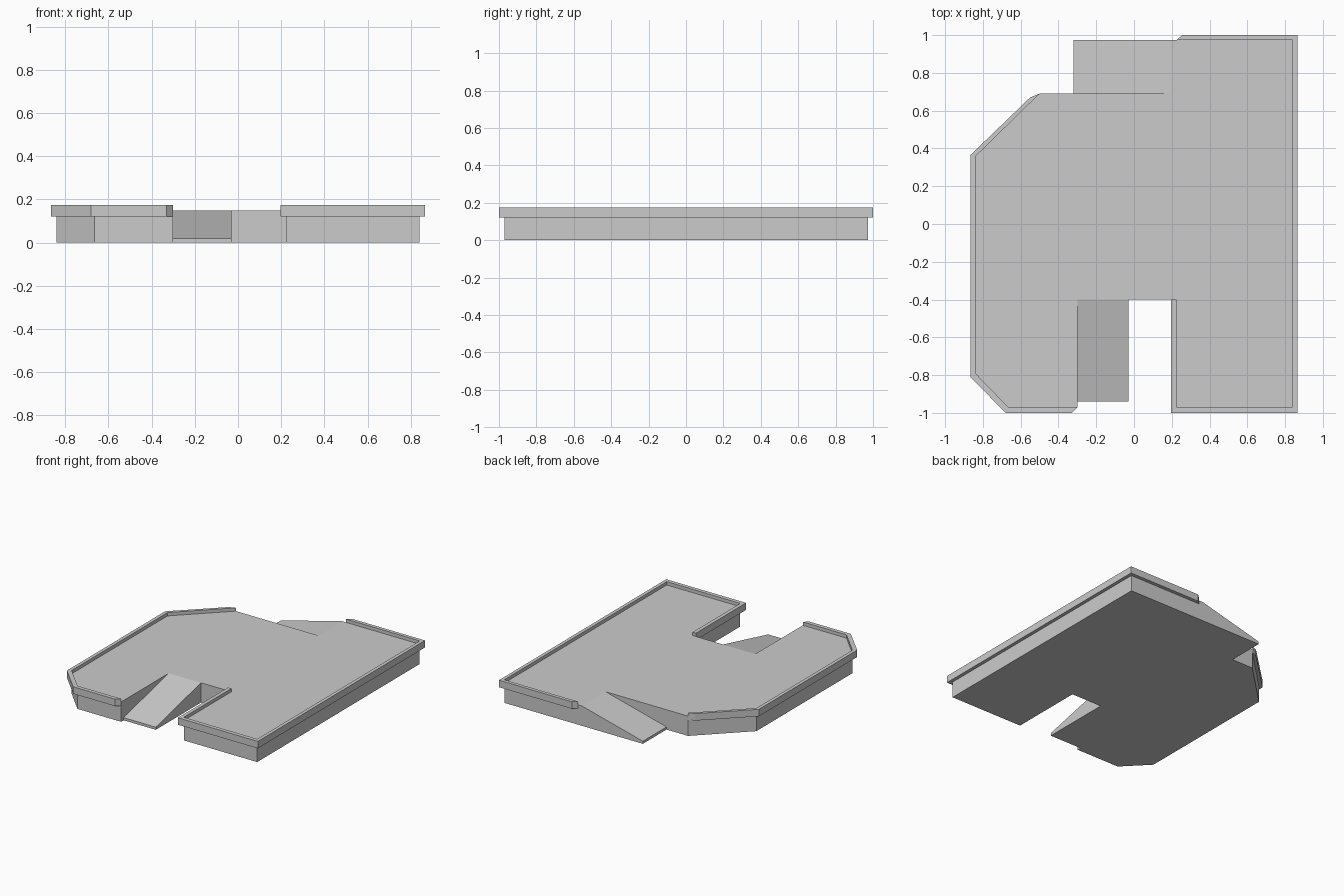
import bpy, bmesh
from mathutils import Vector

if "Cube" in bpy.data.objects:
    bpy.data.objects.remove(bpy.data.objects["Cube"])

DECK, RAIL_LOW, RAIL_TOP, LIP = 0.15, 0.122, 0.175, 0.02


def prism(name, profile, extrude):
    """Solid made by extruding a closed 3D outline along a vector."""
    bm = bmesh.new()
    face = bm.faces.new([bm.verts.new(p) for p in profile])
    ext = bmesh.ops.extrude_face_region(bm, geom=[face], use_keep_orig=True)
    moved = [g for g in ext["geom"] if isinstance(g, bmesh.types.BMVert)]
    bmesh.ops.translate(bm, verts=moved, vec=Vector(extrude))
    bmesh.ops.recalc_face_normals(bm, faces=bm.faces)
    mesh = bpy.data.meshes.new(name)
    bm.to_mesh(mesh)
    bm.free()
    obj = bpy.data.objects.new(name, mesh)
    bpy.context.collection.objects.link(obj)
    return obj


def plate(name, outline, z0, z1):
    return prism(name, [(x, y, z0) for x, y in outline], (0, 0, z1 - z0))


# inner rail paths follow the platform walls
left_in = [(-0.50, 0.69), (-0.84, 0.357), (-0.84, -0.79), (-0.665, -0.97), (-0.30, -0.97)]
right_in = [(0.225, -0.40), (0.225, -0.97), (0.84, -0.97), (0.84, 0.973), (0.225, 0.973)]

# platform body with the front slot and the rear step
body = left_in + [(-0.30, -0.40)] + right_in + [(0.19, 0.973), (0.19, 0.69)]
plate("platform", body, 0, DECK)

# overhanging edge rails, mitred at their free ends
left_out = [(-0.30, -0.97), (-0.33, -1.0), (-0.68, -1.0), (-0.866, -0.81),
            (-0.866, 0.365), (-0.55, 0.67)]
plate("left_edge_rail", left_in + left_out[1:], RAIL_LOW, RAIL_TOP)
right_out = [(0.255, 1.0), (0.866, 1.0), (0.866, -1.0), (0.197, -1.0), (0.197, -0.40)]
plate("right_edge_rail", right_in + right_out, RAIL_LOW, RAIL_TOP)

# front ramp, descending towards -y
y0, y1 = -0.94, -0.40
prism("front_ramp", [(-0.30, y0, 0), (-0.30, y1, 0), (-0.30, y1, DECK), (-0.30, y0, LIP)],
      (0.27, 0, 0))

# rear ramp, descending towards -x
x0, x1 = -0.32, 0.19
prism("rear_ramp", [(x0, 0.69, 0), (x1, 0.69, 0), (x1, 0.69, DECK), (x0, 0.69, LIP)],
      (0, 0.283, 0))
